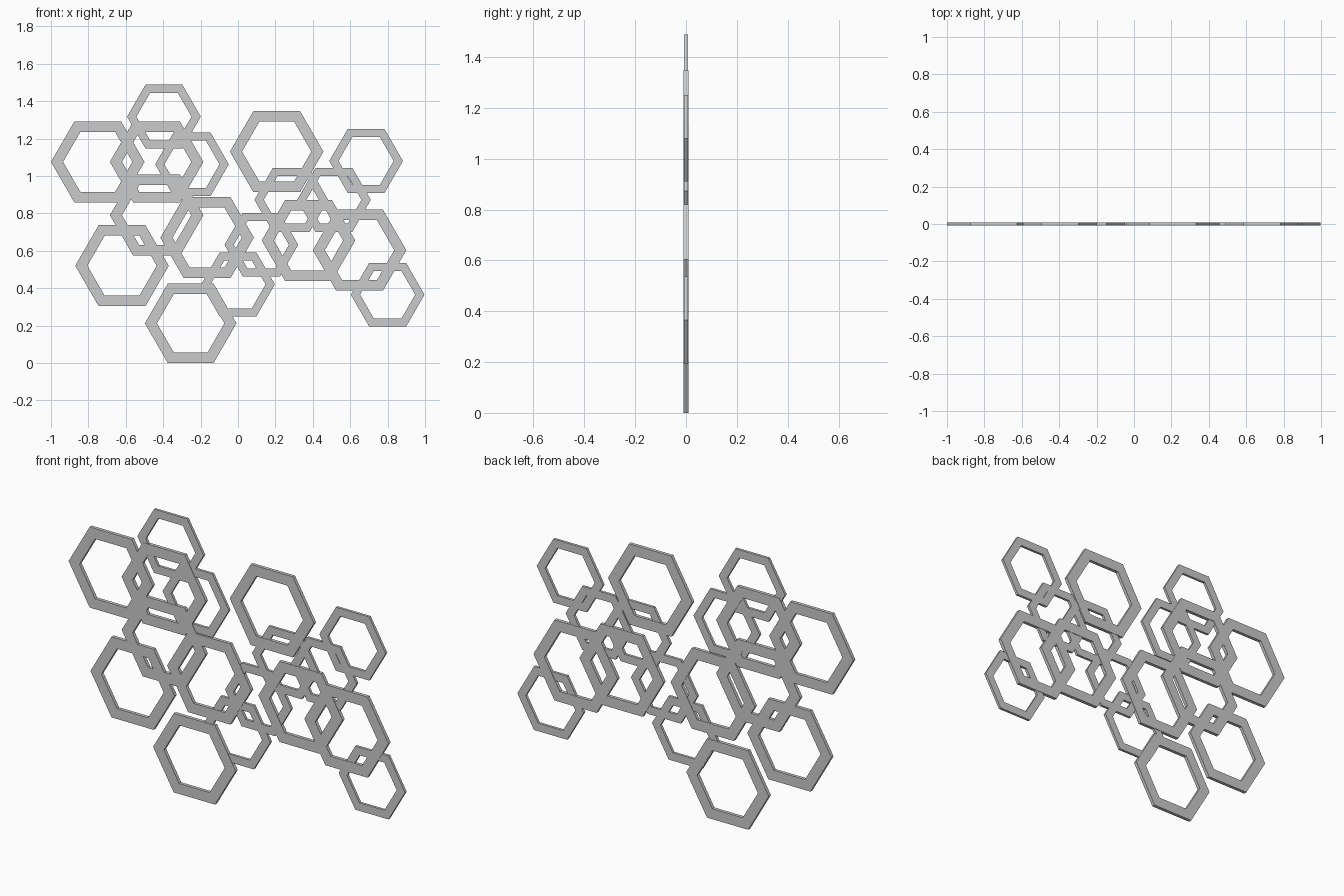
import bpy, bmesh
from math import cos, sin, pi, sqrt

if "Cube" in bpy.data.objects:
    bpy.data.objects.remove(bpy.data.objects["Cube"])


def hex_ring(name, x, z, r, wall, depth):
    """Flat-topped hexagonal ring standing in the xz plane."""
    bm = bmesh.new()
    inner = r - wall * 2 / sqrt(3)
    loops = []
    for rad, y in ((r, -depth / 2), (r, depth / 2), (inner, depth / 2), (inner, -depth / 2)):
        loops.append([bm.verts.new((x + rad * cos(i * pi / 3), y, z + rad * sin(i * pi / 3)))
                      for i in range(6)])
    for k in range(4):
        a, b = loops[k], loops[(k + 1) % 4]
        for i in range(6):
            j = (i + 1) % 6
            bm.faces.new((a[i], b[i], b[j], a[j]))
    bmesh.ops.recalc_face_normals(bm, faces=bm.faces)
    me = bpy.data.meshes.new(name)
    bm.to_mesh(me)
    bm.free()
    bpy.context.collection.objects.link(bpy.data.objects.new(name, me))


# Large rings (centre x, z)
large = [(-0.75, 1.075), (-0.435, 1.075), (-0.435, 0.79), (-0.62, 0.52), (-0.165, 0.67),
         (-0.253, 0.212), (0.207, 1.13), (0.377, 0.655), (0.65, 0.603)]
# Small rings (centre x, z)
small = [(-0.396, 1.317), (-0.246, 1.062), (0.0, 0.42), (0.685, 1.08), (0.285, 0.872),
         (0.513, 0.872), (0.80, 0.365), (0.125, 0.632)]

for n, (x, z) in enumerate(large):
    hex_ring(f"large_hexagon_ring_{n + 1}", x, z, 0.25 if n != 5 else 0.245, 0.056, 0.018)
for n, (x, z) in enumerate(small):
    hex_ring(f"small_hexagon_ring_{n + 1}", x, z, 0.197, 0.043, 0.014)
